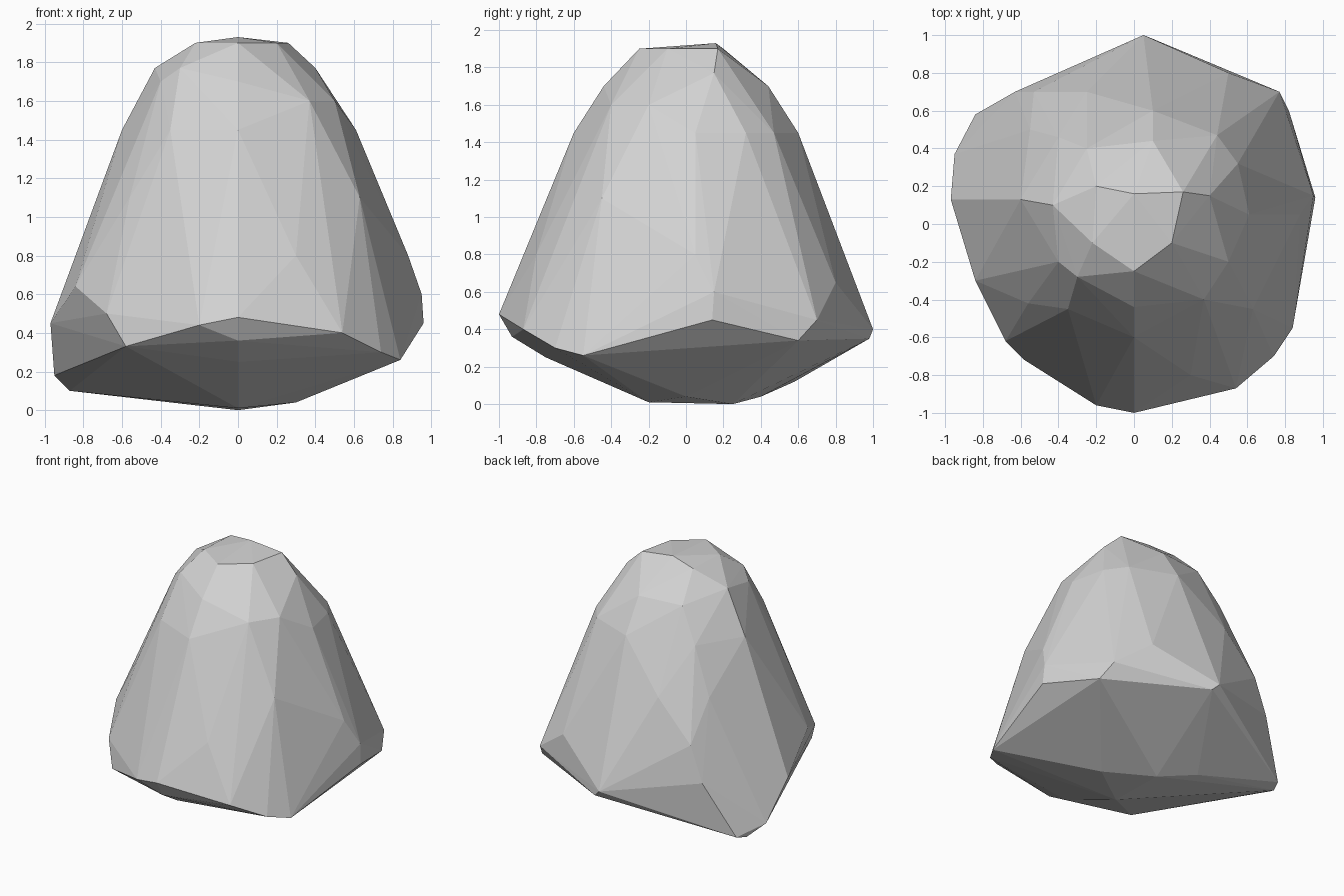
import bpy
import bmesh

# Remove the default cube only
default_cube = bpy.data.objects.get("Cube")
if default_cube is not None:
    bpy.data.objects.remove(default_cube, do_unlink=True)


def make_material(name, value):
    """Create one plain matte grey material."""
    material = bpy.data.materials.new(name)
    material.use_nodes = True
    colour = (value, value, value, 1)
    material.diffuse_color = colour
    shader = material.node_tree.nodes["Principled BSDF"]
    shader.inputs["Base Color"].default_value = colour
    shader.inputs["Roughness"].default_value = 0.9
    return material


def level(height, *corners):
    """Place a ring of corners at one height."""
    return [(x, y, height) for x, y in corners]


def make_hull(name, corners, material):
    """Wrap the corner points in a convex, flat faceted shell."""
    bm = bmesh.new()
    for corner in corners:
        bm.verts.new(corner)
    hull = bmesh.ops.convex_hull(bm, input=bm.verts)
    loose = [item for item in hull["geom_interior"] + hull["geom_unused"]
             if isinstance(item, bmesh.types.BMVert)]
    bmesh.ops.delete(bm, geom=list(set(loose)), context="VERTS")
    bmesh.ops.recalc_face_normals(bm, faces=bm.faces)
    for face in bm.faces:
        face.smooth = False

    mesh = bpy.data.meshes.new(name)
    bm.to_mesh(mesh)
    bm.free()
    mesh.materials.append(material)
    boulder = bpy.data.objects.new(name, mesh)
    bpy.context.scene.collection.objects.link(boulder)
    return boulder


# Underside, a shallow keel
underside = [(0, 0.25, 0), (0.3, 0, 0.04), (0, -0.2, 0.01),
             (-0.25, 0.4, 0.04), (0, -0.75, 0.25)]

# Widest outline, dipping and rising around the base
outline = [
    (0, -1, 0.48), (0, -0.93, 0.36), (-0.2, -0.96, 0.44),
    (-0.58, -0.72, 0.33), (-0.68, -0.62, 0.5), (-0.84, -0.3, 0.64),
    (-0.97, 0.13, 0.45), (-0.95, 0.37, 0.18), (-0.87, 0.5, 0.1),
    (-0.84, 0.58, 0.12), (-0.63, 0.7, 0.53), (0.05, 1, 0.4),
    (0.1, 0.98, 0.35), (0.5, 0.8, 0.65), (0.77, 0.7, 0.45),
    (0.82, 0.6, 0.34), (0.96, 0.14, 0.45), (0.95, 0.15, 0.6),
    (0.84, -0.55, 0.26), (0.74, -0.7, 0.3), (0.54, -0.87, 0.4),
]

# Sloping flanks
flanks = (
    level(0.8, (0.88, 0.05), (0.66, -0.5), (0.45, -0.72), (0.3, -0.8),
          (-0.53, 0.7))
    + level(1.1, (0.63, -0.45), (-0.56, -0.42), (-0.55, 0.5), (-0.25, 0.7))
    + level(1.45, (-0.6, 0.13), (-0.35, -0.45), (0, -0.6), (0.61, 0.05),
            (0.55, 0.32), (0.44, 0.47), (0.1, 0.6), (-0.4, 0.46))
)

# Rounded shoulders
shoulders = (
    level(1.6, (0.37, -0.4), (0.5, -0.2))
    + level(1.7, (-0.4, -0.2), (0, -0.44), (0.1, 0.44), (-0.25, 0.4))
    + level(1.77, (-0.43, 0.1), (-0.3, -0.28), (0.4, 0.15))
)

# Small flat crown
crown = level(1.9, (-0.22, -0.1), (0, -0.25), (0.2, -0.1), (0.26, 0.17),
              (-0.2, 0.2)) + [(0, 0.16, 1.93)]

stone = make_material("stone grey", 0.65)
make_hull("boulder", underside + outline + flanks + shoulders + crown, stone)
